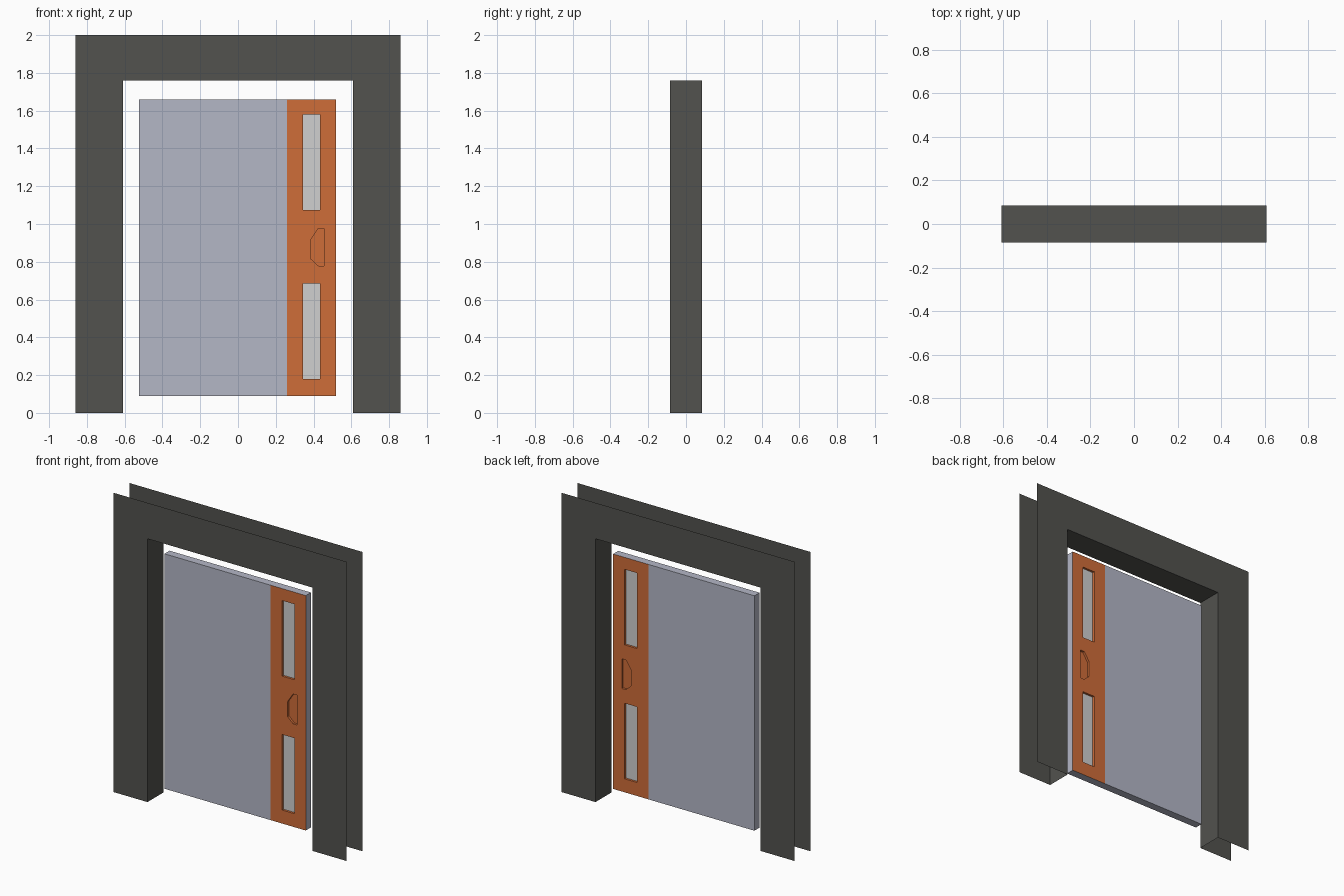
import bpy, bmesh

if "Cube" in bpy.data.objects:
    bpy.data.objects.remove(bpy.data.objects["Cube"])

T = 0.027        # half thickness of the door
DEPTH = 0.015    # depth of the recesses
SPLIT = 0.26     # where the orange stile begins


def material(name, rgb):
    lin = [((c / 255 + 0.055) / 1.055) ** 2.4 for c in rgb]
    m = bpy.data.materials.new(name)
    m.diffuse_color = (*lin, 1)
    m.use_nodes = True
    m.node_tree.nodes["Principled BSDF"].inputs["Base Color"].default_value = m.diffuse_color
    return m


def add_object(name, bm, mats=()):
    me = bpy.data.meshes.new(name)
    bm.to_mesh(me)
    bm.free()
    ob = bpy.data.objects.new(name, me)
    bpy.context.collection.objects.link(ob)
    for m in mats:
        me.materials.append(m)
    return ob


def prism(name, profile, y0, y1):
    """Closed solid from an x-z outline, extruded along y."""
    bm = bmesh.new()
    face = bm.faces.new([bm.verts.new((x, y0, z)) for x, z in profile])
    ext = bmesh.ops.extrude_face_region(bm, geom=[face])
    for v in ext["geom"]:
        if isinstance(v, bmesh.types.BMVert):
            v.co.y = y1
    bmesh.ops.recalc_face_normals(bm, faces=bm.faces)
    return add_object(name, bm)


def rect(x0, x1, z0, z1):
    return [(x0, z0), (x1, z0), (x1, z1), (x0, z1)]


charcoal = material("charcoal frame", (82, 82, 78))
blue_grey = material("blue grey door", (180, 183, 198))
orange = material("orange stile", (207, 109, 57))
pale = material("pale window", (208, 208, 208))

# Door frame: two thin U-shaped sheets joined by the lining of the opening
outline = [(-0.86, 0), (-0.86, 2), (0.86, 2), (0.86, 0),
           (0.61, 0), (0.61, 1.76), (-0.61, 1.76), (-0.61, 0)]
bm = bmesh.new()
front, back = [[bm.verts.new((x, y, z)) for x, z in outline] for y in (-0.085, 0.085)]
bm.faces.new(front)
bm.faces.new(back[::-1])
for i in (4, 5, 6):
    bm.faces.new((front[i + 1], front[i], back[i], back[i + 1]))
add_object("door_frame", bm, [charcoal])

# Door leaf, with an edge loop where the stile starts
door = prism("door_leaf", rect(-0.525, 0.52, 0.09, 1.66), -T, T)
bm = bmesh.new()
bm.from_mesh(door.data)
bmesh.ops.bisect_plane(bm, geom=bm.verts[:] + bm.edges[:] + bm.faces[:],
                       plane_co=(SPLIT, 0, 0), plane_no=(1, 0, 0))
bm.to_mesh(door.data)
bm.free()

# Recesses on both faces: two windows and a hand grip
windows = [rect(0.345, 0.435, 1.075, 1.58), rect(0.345, 0.435, 0.18, 0.685)]
grip = [(0.456, 0.778), (0.456, 0.977), (0.426, 0.977),
        (0.386, 0.917), (0.386, 0.815), (0.426, 0.778)]
bpy.context.view_layer.objects.active = door
for shape in windows + [grip]:
    for side in (-1, 1):
        cutter = prism("cutter", shape, side * (T - DEPTH), side * (T + 0.05))
        cutter.hide_render = True
        mod = door.modifiers.new("recess", 'BOOLEAN')
        mod.operation = 'DIFFERENCE'
        mod.solver = 'EXACT'
        mod.object = cutter
        bpy.ops.object.modifier_apply(modifier=mod.name)
        bpy.data.objects.remove(cutter)

# Colour by rule: grey leaf and edges, orange stile, pale window floors
door.data.materials.clear()
for m in (blue_grey, orange, pale):
    door.data.materials.append(m)
for p in door.data.polygons:
    c, n = p.center, p.normal
    facing = abs(n.y) > 0.9
    floor = facing and abs(c.y) < T - 0.005
    wall = not facing and 0.3 < c.x < 0.5 and 0.15 < c.z < 1.6
    if floor and not 0.75 < c.z < 1.0:
        p.material_index = 2
    elif floor or wall or (facing and c.x > SPLIT):
        p.material_index = 1
    else:
        p.material_index = 0
